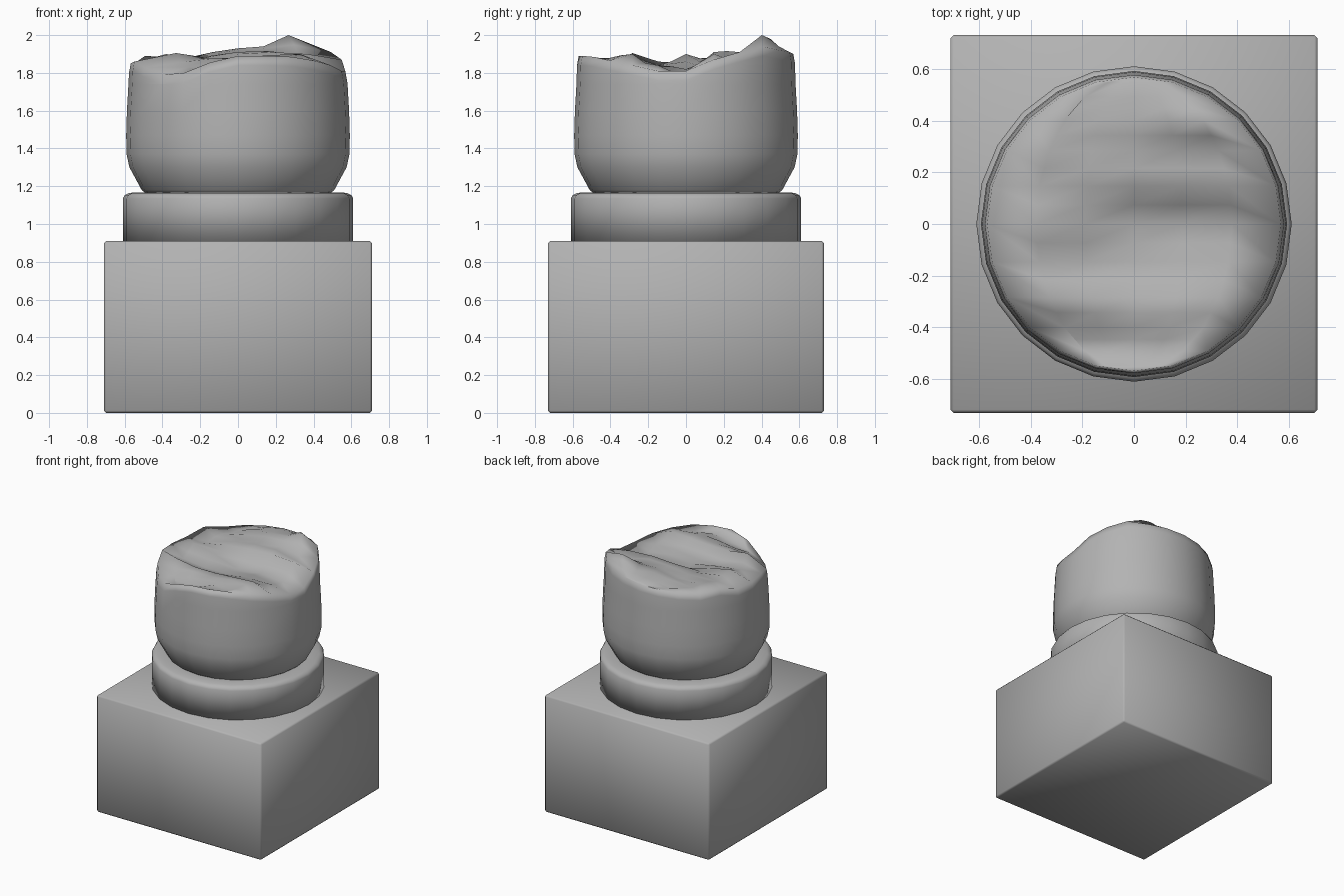
import bpy, bmesh, math, random

if "Cube" in bpy.data.objects:
    bpy.data.objects.remove(bpy.data.objects["Cube"])

SIDES = 24
random.seed(4)
stone = bpy.data.materials.new("stone")
stone.diffuse_color = (0.45, 0.45, 0.45, 1)
stone.use_nodes = True
stone.node_tree.nodes["Principled BSDF"].inputs["Base Color"].default_value = stone.diffuse_color


def make_object(name, bm):
    bmesh.ops.recalc_face_normals(bm, faces=bm.faces)
    for f in bm.faces:
        f.smooth = True
    mesh = bpy.data.meshes.new(name)
    bm.to_mesh(mesh)
    bm.free()
    mesh.materials.append(stone)
    ob = bpy.data.objects.new(name, mesh)
    bpy.context.collection.objects.link(ob)
    return ob


def ring(bm, r, z):
    step = 2 * math.pi / SIDES
    return [bm.verts.new((r * math.cos(i * step), r * math.sin(i * step), z))
            for i in range(SIDES)]


def bridge(bm, a, b):
    for i in range(SIDES):
        j = (i + 1) % SIDES
        bm.faces.new((a[i], a[j], b[j], b[i]))


def lathe(bm, profile):
    rings = [ring(bm, r, z) for r, z in profile]
    bm.faces.new(rings[0])
    for a, b in zip(rings, rings[1:]):
        bridge(bm, a, b)
    return rings[-1]


# square plinth with tiny bevels, softly shaded across its edges
bm = bmesh.new()
bmesh.ops.create_cube(bm, size=1)
for v in bm.verts:
    v.co = (v.co.x * 1.42, v.co.y * 1.46, (v.co.z + 0.5) * 0.91)
bmesh.ops.bevel(bm, geom=bm.edges[:], offset=0.012, segments=1, profile=0.5, affect='EDGES')
make_object("plinth", bm)

# round collar
bm = bmesh.new()
bm.faces.new(lathe(bm, [(0.61, 0.9), (0.61, 1.135), (0.60, 1.153),
                        (0.575, 1.165), (0.50, 1.168)]))
make_object("collar", bm)

# broken column stump: turned sides, jagged top
bm = bmesh.new()
last = lathe(bm, [(0.485, 1.16), (0.51, 1.18), (0.545, 1.245), (0.575, 1.30),
                  (0.59, 1.37), (0.592, 1.47), (0.588, 1.60), (0.58, 1.74)])

# heights of the broken surface in rows front to back, each left to right
heights = [
    [1.855, 1.86, 1.86, 1.87, 1.88, 1.885, 1.89],
    [1.80, 1.81, 1.83, 1.85, 1.86, 1.86, 1.885],
    [1.79, 1.83, 1.85, 1.87, 1.88, 1.87, 1.865],
    [1.83, 1.905, 1.88, 1.88, 1.89, 1.90, 1.84],
    [1.86, 1.84, 1.82, 1.82, 1.84, 1.84, 1.81],
    [1.85, 1.90, 1.86, 1.80, 1.82, 1.80, 1.81],
    [1.85, 1.86, 1.88, 1.90, 1.91, 1.90, 1.87],
    [1.89, 1.88, 1.88, 1.91, 1.91, 1.88, 1.91],
    [1.87, 1.88, 1.91, 1.93, 1.94, 2.00, 1.94],
    [1.88, 1.89, 1.91, 1.92, 1.93, 1.94, 1.92],
    [1.89, 1.89, 1.90, 1.91, 1.91, 1.91, 1.91],
]
R = 0.568
grid = []
for k, row in zip(range(-5, 6), heights):
    a = math.radians(15 * k)
    grid.append([bm.verts.new((R * math.cos(a) * (c / 3 - 1), R * math.sin(a), z))
                 for c, z in enumerate(row)])
front = bm.verts.new((0, -R, 1.89))
back = bm.verts.new((0, R, 1.90))
for a, b in zip(grid, grid[1:]):
    for c in range(6):
        bm.faces.new((a[c], a[c + 1], b[c + 1], b[c]))
for c in range(6):
    bm.faces.new((front, grid[0][c + 1], grid[0][c]))
    bm.faces.new((back, grid[-1][c], grid[-1][c + 1]))

# join the rim of the break to the turned sides, with a slightly rounded shoulder
rim = ([grid[k][6] for k in range(5, 11)] + [back]
       + [grid[k][0] for k in range(10, -1, -1)] + [front]
       + [grid[k][6] for k in range(0, 5)])
shoulder = []
for v in rim:
    s = 0.577 / R
    shoulder.append(bm.verts.new((v.co.x * s, v.co.y * s, v.co.z - 0.05)))
bridge(bm, last, shoulder)
bridge(bm, shoulder, rim)

# roughen the inside of the break with small ridges running left to right
inner = {v for row in grid[1:-1] for v in row[1:-1]}
cuts = [e for e in bm.edges
        if set(e.verts) <= inner and abs(e.verts[0].co.y - e.verts[1].co.y) > 0.03]
new = bmesh.ops.subdivide_edges(bm, edges=cuts, cuts=1, use_grid_fill=True)
for v in {g for g in new["geom_inner"] if isinstance(g, bmesh.types.BMVert)}:
    v.co.z += random.uniform(-0.02, 0.012)
make_object("broken_stump", bm)
